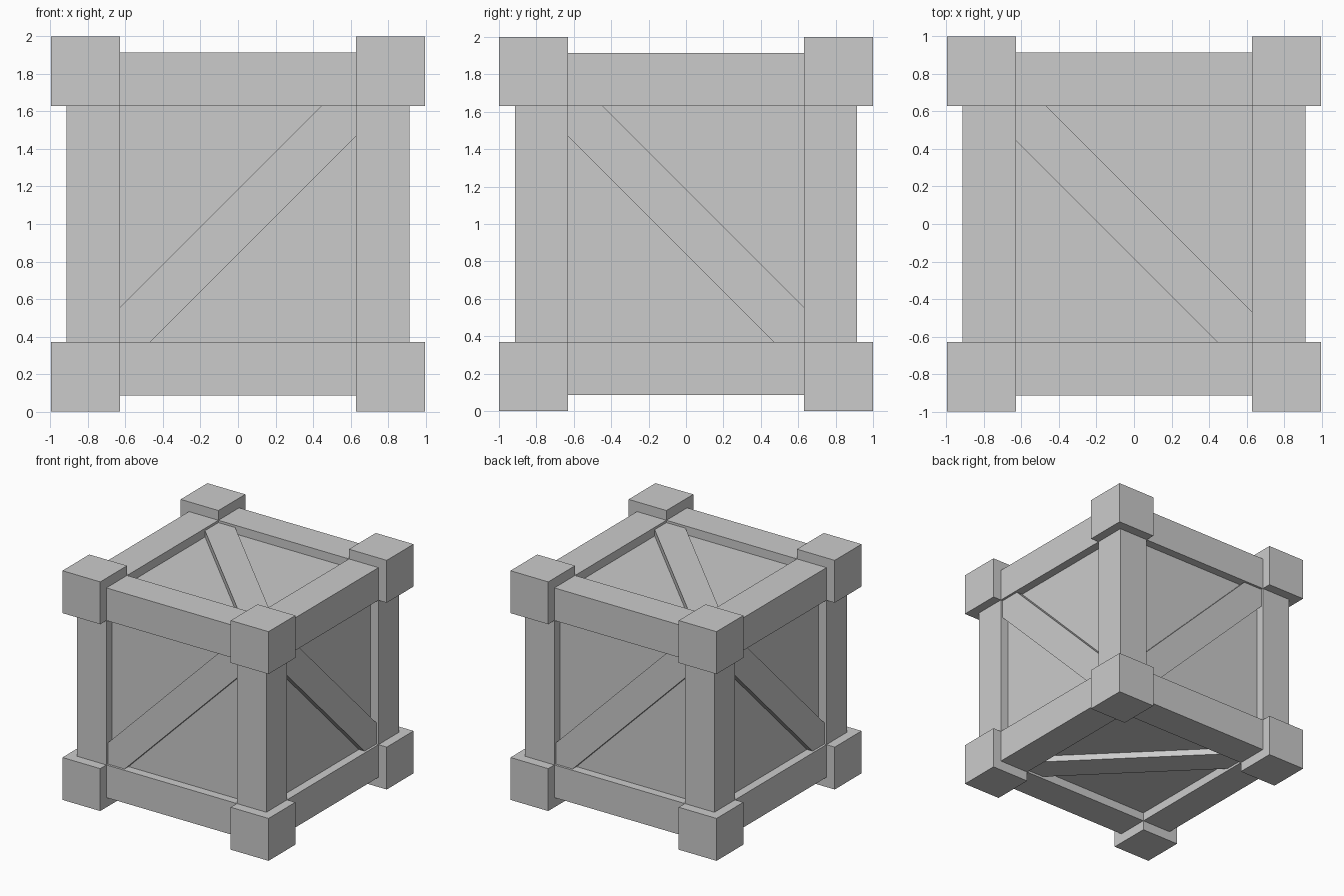
import bpy, bmesh
from itertools import product
from mathutils import Vector

if "Cube" in bpy.data.objects:
    bpy.data.objects.remove(bpy.data.objects["Cube"])

INNER = 0.63    # inner edge of the frame
BEAM = 0.915    # outer face of the beams
PANEL = 0.84    # recessed panel surface
BRACE = 0.895   # outer face of the diagonal braces
OUT = Vector((0.995, 1.0, 1.0))
MID = Vector((0, 0, 1))


def add_object(name, bm):
    bmesh.ops.recalc_face_normals(bm, faces=bm.faces)
    mesh = bpy.data.meshes.new(name)
    bm.to_mesh(mesh)
    bm.free()
    obj = bpy.data.objects.new(name, mesh)
    bpy.context.collection.objects.link(obj)
    return obj


def box(name, a, b):
    a, b = Vector(a), Vector(b)
    bm = bmesh.new()
    bmesh.ops.create_cube(bm, size=1)
    for v in bm.verts:
        v.co = MID + (a + b) / 2 + v.co * (b - a)
    return add_object(name, bm)


# Inner box whose sides are the recessed panels
box("crate_panels", [-PANEL] * 3, [PANEL] * 3)

# Corner blocks
for s in product((-1, 1), repeat=3):
    lo = [min(k * INNER, k * o) for k, o in zip(s, OUT)]
    hi = [max(k * INNER, k * o) for k, o in zip(s, OUT)]
    box("corner_block", lo, hi)

# Twelve edge beams between the blocks
for axis, name in enumerate(("side_beam_x", "side_beam_y", "upright_post")):
    for s in product((-1, 1), repeat=2):
        lo = [min(k * INNER, k * BEAM) for k in s]
        hi = [max(k * INNER, k * BEAM) for k in s]
        lo.insert(axis, -INNER)
        hi.insert(axis, INNER)
        box(name, lo, hi)


def brace(name, u, v, wa, wb):
    """Diagonal board from (-u,-v) to (u,v), ends cut to fit the frame corners."""
    u, v, c = Vector(u), Vector(v), INNER
    n = u.cross(v)
    if name.split("_")[0] in ("right", "left", "top"):
        n = -n
    profile = [(-c, -c), (-c + wb, -c), (c, c - wb),
               (c, c), (c - wa, c), (-c, -c + wa)]
    bm = bmesh.new()
    face = bm.faces.new([bm.verts.new(MID + u * p + v * q + n * (PANEL - 0.03))
                         for p, q in profile])
    ext = bmesh.ops.extrude_face_region(bm, geom=[face])
    verts = [g for g in ext["geom"] if isinstance(g, bmesh.types.BMVert)]
    bmesh.ops.translate(bm, verts=verts, vec=n * (BRACE - PANEL + 0.03))
    add_object(name, bm)


# Diagonal braces, one per side
X, Y, Z = Vector((1, 0, 0)), Vector((0, 1, 0)), Vector((0, 0, 1))
brace("front_brace", X, Z, 0.185, 0.162)
brace("back_brace", -X, Z, 0.185, 0.162)
brace("right_brace", -Y, Z, 0.185, 0.162)
brace("left_brace", Y, Z, 0.185, 0.162)
brace("top_brace", -X, Y, 0.162, 0.185)
brace("bottom_brace", X, -Y, 0.174, 0.174)
